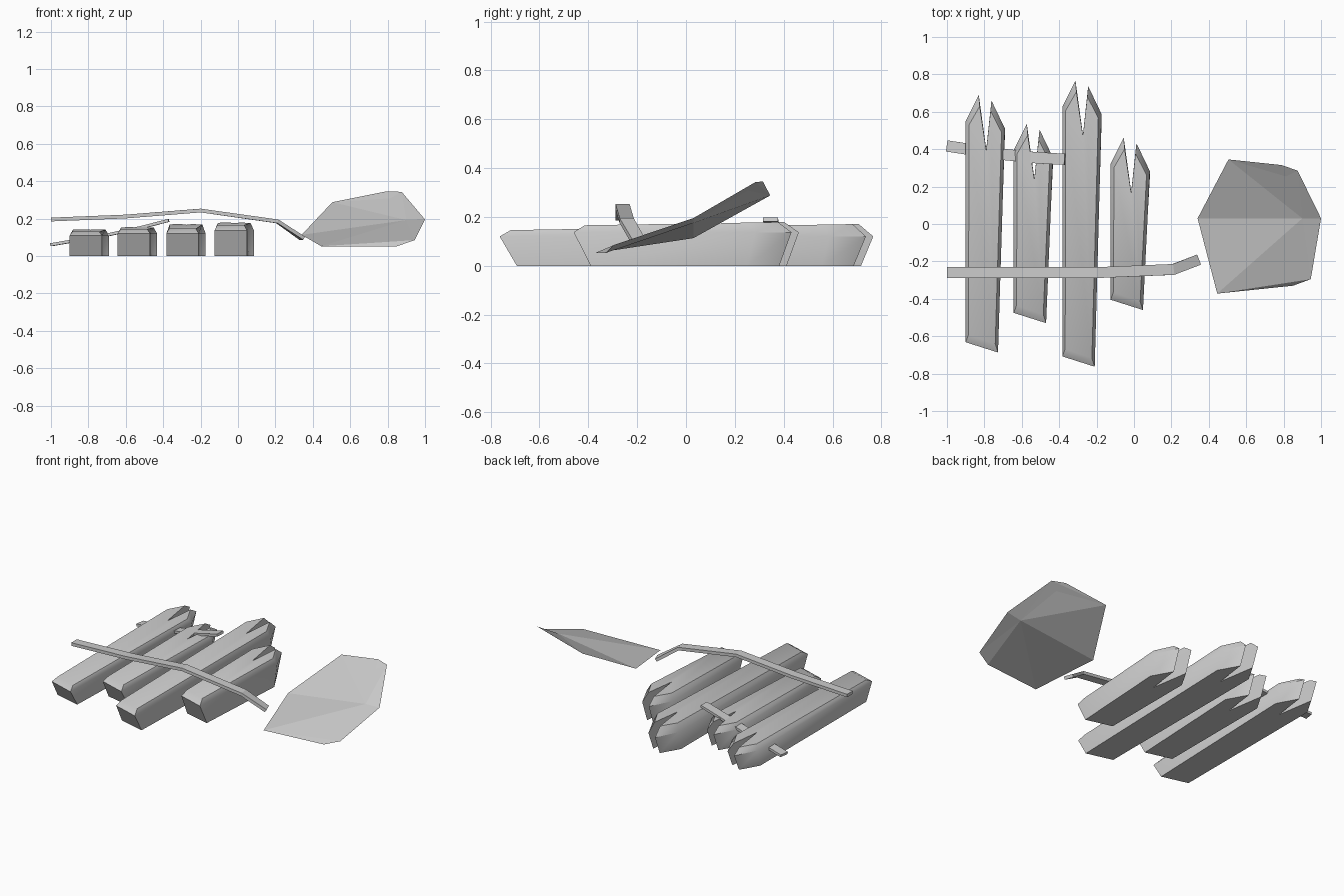
import bpy, math
from mathutils import Vector

if "Cube" in bpy.data.objects:
    bpy.data.objects.remove(bpy.data.objects["Cube"])

mat = bpy.data.materials.new("weathered grey")
mat.diffuse_color = (0.6, 0.6, 0.6, 1)
mat.use_nodes = True
mat.node_tree.nodes["Principled BSDF"].inputs["Base Color"].default_value = mat.diffuse_color


def make(name, verts, faces, smooth=None):
    me = bpy.data.meshes.new(name)
    me.from_pydata(verts, [], faces)
    me.materials.append(mat)
    if smooth:
        me.shade_smooth()
        me.set_sharp_from_angle(angle=math.radians(smooth))
    ob = bpy.data.objects.new(name, me)
    bpy.context.collection.objects.link(ob)
    return ob


def plank(name, x, front, back, z_front, z_back, z_mid):
    # outline: front corners, right shoulder, right tip, notch, left tip, left shoulder
    #  dx, y, top inset x, top inset y, bottom inset y
    out = [(0, front + 0.055, .015, .04, .06), (.173, front, -.015, .045, .07),
           (.21, back - .18, -.018, -.02, -.03), (.138, back - .03, -.005, -.055, -.05),
           (.11, back - .29, 0, -.005, -.01), (.07, back, .005, -.06, -.05),
           (0, back - .14, .018, -.02, -.03)]
    length = back - front
    bottom = [(x + d, y + b, 0) for d, y, i, t, b in out]
    mid = [(x + d, y, z_mid) for d, y, i, t, b in out]
    top = [(x + d + i, y + t, z_front + (z_back - z_front) * (y + t - front) / length)
           for d, y, i, t, b in out]
    n = len(out)
    faces = [list(reversed(range(n))), list(range(2 * n, 3 * n))]
    for r in (0, n):
        for k in range(n):
            j = (k + 1) % n
            faces.append([r + k, r + j, r + n + j, r + n + k])
    make(name, bottom + mid + top, faces, 35)


# four pointed, split planks
plank("plank_outer", -.9, -.687, .69, .13, .143, .11)
plank("plank_short", -.643, -.53, .535, .143, .155, .12)
plank("plank_long", -.383, -.763, .767, .145, .172, .12)
plank("plank_inner", -.125, -.46, .462, .165, .18, .137)


def strap(name, path, width, thick):
    # rectangular band swept along a path
    pts = [Vector(p) for p in path]
    verts, faces = [], []
    for i, p in enumerate(pts):
        t = (pts[min(i + 1, len(pts) - 1)] - pts[max(i - 1, 0)]).normalized()
        side = Vector((-t.y, t.x, 0)).normalized() * width / 2
        up = t.cross(side).normalized() * thick / 2
        verts += [p - side - up, p + side - up, p + side + up, p - side + up]
    for i in range(len(pts) - 1):
        for k in range(4):
            a, b = i * 4 + k, i * 4 + (k + 1) % 4
            faces.append([b, a, a + 4, b + 4])
    e = len(verts) - 4
    faces += [[0, 1, 2, 3], [e + 3, e + 2, e + 1, e]]
    make(name, verts, faces)


# bands across the planks
strap("long_band", [(-1, -.26, .195), (-.6, -.26, .211), (-.2, -.26, .243),
                    (.21, -.243, .185), (.343, -.192, .095)], .058, .02)
strap("short_band", [(-1, .417, .06), (-.7, .372, .112), (-.52, .354, .152),
                     (-.37, .346, .19)], .06, .016)

# faceted curved shard: upper fan and slightly lower, wider underside fan
rim = [(.34, .03, .113), (.445, -.372, .052), (.85, -.33, .052), (.945, -.295, .085),
       (1, .03, .195), (.875, .285, .343), (.79, .315, .345), (.505, .345, .288)]
apex = [(.9, .03, .192), (.9, .03, .175)]
upper = [0, 1, 3, 4, 5, 7]
faces = [[8, upper[i], upper[(i + 1) % 6]] for i in range(6)]
faces += [[9, (i + 1) % 8, i] for i in range(8)]
faces += [[1, 2, 3], [5, 6, 7]]
make("shard", rim + apex, faces)
